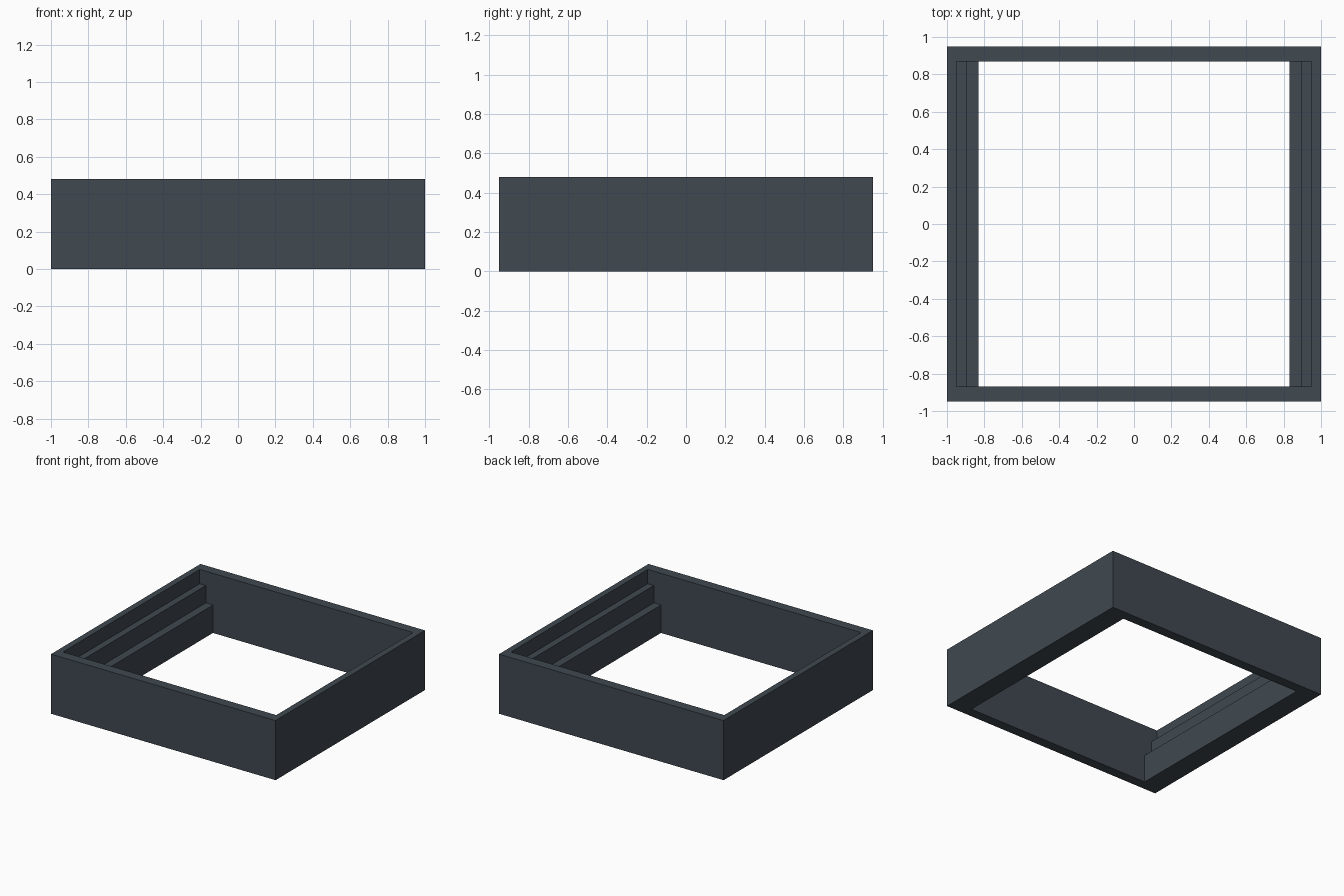
import bpy, bmesh

if "Cube" in bpy.data.objects:
    bpy.data.objects.remove(bpy.data.objects["Cube"])

W, D, H = 1.0, 0.95, 0.48      # half width, half depth, height
INNER_D = 0.87                 # half depth of the opening
# inner half width of the opening and the tread height where it widens
STEPS = [(0.832, 0.225), (0.896, 0.365), (0.95, H + 0.1)]


def prism(name, profile, half_depth):
    """Extrude an x-z profile along y, centred on y = 0."""
    bm = bmesh.new()
    face = bm.faces.new([bm.verts.new((x, -half_depth, z)) for x, z in profile])
    ext = bmesh.ops.extrude_face_region(bm, geom=[face])
    verts = [v for v in ext["geom"] if isinstance(v, bmesh.types.BMVert)]
    bmesh.ops.translate(bm, verts=verts, vec=(0, 2 * half_depth, 0))
    bmesh.ops.recalc_face_normals(bm, faces=bm.faces)
    mesh = bpy.data.meshes.new(name)
    bm.to_mesh(mesh)
    bm.free()
    obj = bpy.data.objects.new(name, mesh)
    bpy.context.collection.objects.link(obj)
    return obj


# Outer block of the frame
frame = prism("stepped_frame", [(-W, 0), (W, 0), (W, H), (-W, H)], D)

# Stepped opening: right half of the profile, then its mirror
right, z = [], -0.1
for x, top in STEPS:
    right += [(x, z), (x, top)]
    z = top
left = [(-x, z) for x, z in reversed(right)]
cutter = prism("opening_cutter", right + left, INNER_D)

# Cut the opening and drop the cutter
cut = frame.modifiers.new("opening", "BOOLEAN")
cut.operation = "DIFFERENCE"
cut.solver = "EXACT"
cut.object = cutter
bpy.context.view_layer.objects.active = frame
frame.select_set(True)
bpy.ops.object.modifier_apply(modifier=cut.name)
bpy.data.objects.remove(cutter)

# Dark slate finish
slate = bpy.data.materials.new("dark_slate")
slate.diffuse_color = (0.05, 0.065, 0.08, 1)
slate.use_nodes = True
slate.node_tree.nodes["Principled BSDF"].inputs["Base Color"].default_value = slate.diffuse_color
frame.data.materials.clear()
frame.data.materials.append(slate)
